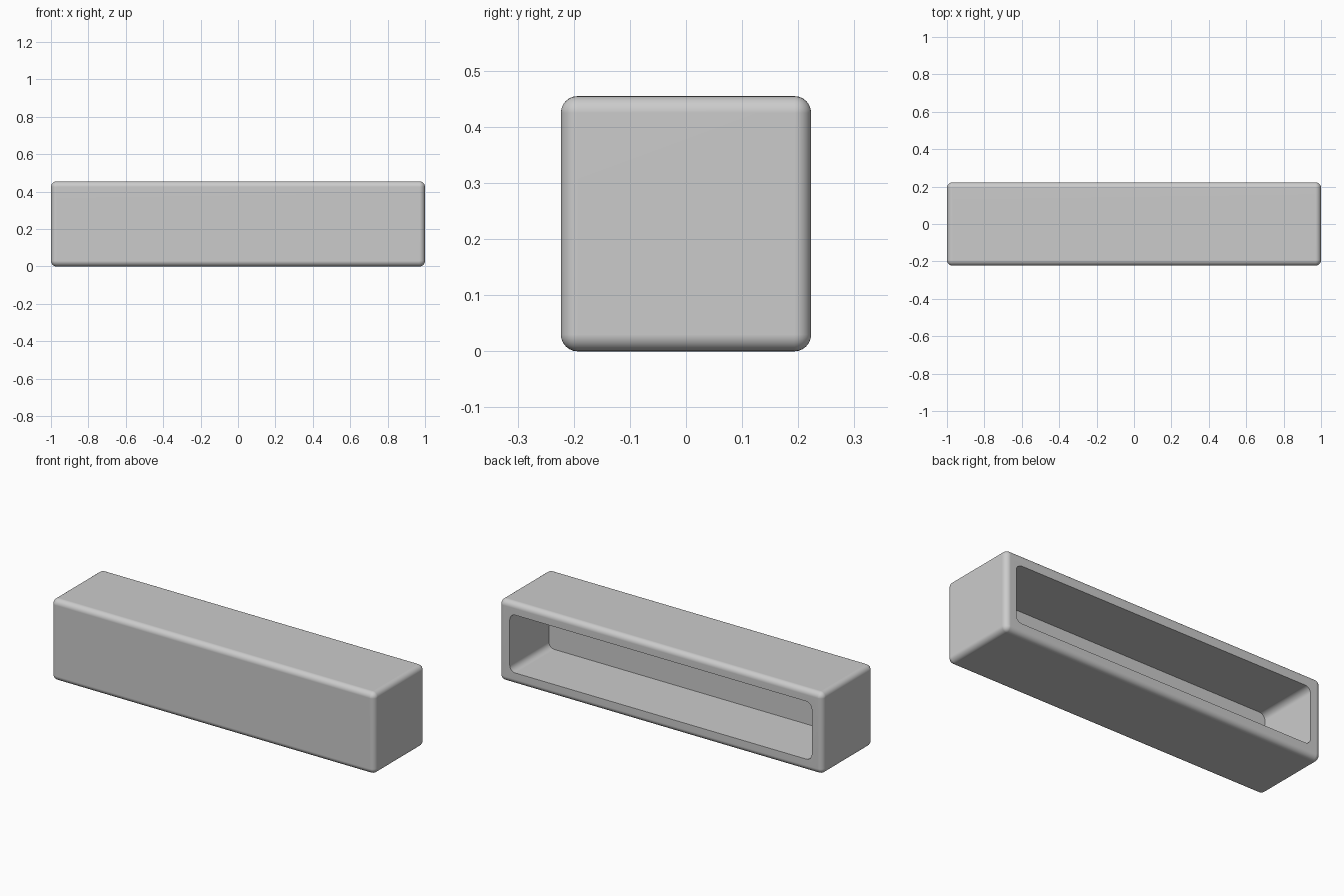
import bpy, bmesh, math

if "Cube" in bpy.data.objects:
    bpy.data.objects.remove(bpy.data.objects["Cube"])

HX, HY, H = 1.0, 0.223, 0.455   # half length, half depth, height
R = 0.03                        # outer edge rounding
WALL, CAV_R = 0.066, 0.035      # rim width and cavity corner radius
FLOOR_Y = -0.122                # inner face of the front wall
SEG = 6

bm = bmesh.new()


def loop(inset, radius, y):
    """Rounded rectangle in the xz plane."""
    verts = []
    cx, cz = HX - inset - radius, H / 2 - inset - radius
    for q, (sx, sz) in enumerate([(1, 1), (-1, 1), (-1, -1), (1, -1)]):
        for i in range(SEG + 1):
            a = math.pi / 2 * (q + i / SEG)
            verts.append(bm.verts.new((sx * cx + radius * math.cos(a), y,
                                       H / 2 + sz * cz + radius * math.sin(a))))
    return verts


# Outer shell: rounded front edge, then rounded back edge
steps = []
for i in range(SEG + 1):
    a = math.pi / 2 * i / SEG
    steps.append((R * (1 - math.sin(a)), max(R * math.sin(a), 0), R * (1 - math.cos(a))))
section = [(t, r, -HY + d) for t, r, d in steps]
section += [(t, r, HY - d) for t, r, d in reversed(steps)]
# Rim and cavity open to the back
section += [(WALL, CAV_R, HY), (WALL, CAV_R, FLOOR_Y)]

loops = [loop(*s) for s in section]
n = len(loops[0])
for a, b in zip(loops, loops[1:]):
    for i in range(n):
        j = (i + 1) % n
        bm.faces.new((a[i], a[j], b[j], b[i]))
bm.faces.new(loops[0])
bm.faces.new(loops[-1])

bmesh.ops.remove_doubles(bm, verts=bm.verts, dist=1e-5)
bmesh.ops.recalc_face_normals(bm, faces=bm.faces)
mesh = bpy.data.meshes.new("wall_box")
bm.to_mesh(mesh)
bm.free()
box = bpy.data.objects.new("open_back_box", mesh)
bpy.context.collection.objects.link(box)

# Smooth rounded edges, crisp cavity edges
bpy.context.view_layer.objects.active = box
box.select_set(True)
bpy.ops.object.shade_smooth_by_angle(angle=math.radians(35))
wn = box.modifiers.new("flat_faces", 'WEIGHTED_NORMAL')
wn.keep_sharp = True
